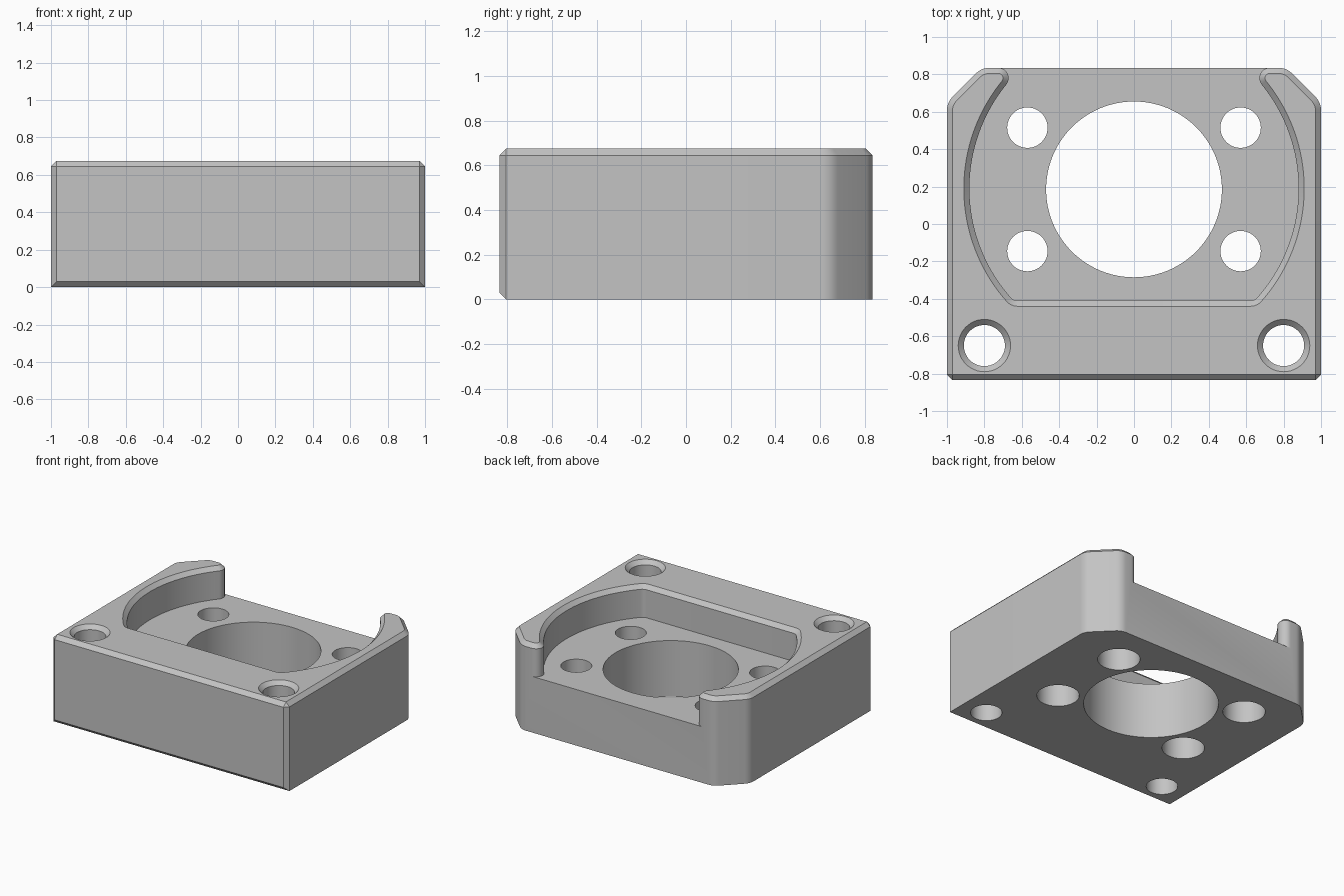
import bpy, bmesh, math
from mathutils import Vector

cube = bpy.data.objects.get("Cube")
if cube:
    bpy.data.objects.remove(cube, do_unlink=True)

W, D, H = 1.0, 0.835, 0.675        # half width, half depth, height
FLOOR, CH = 0.43, 0.03             # pocket floor height, chamfer size
CY, R, TIP = 0.19, 0.88, 0.055     # pocket centre, pocket radius, arm tip radius
WALL, FIL = -0.41, 0.05            # pocket front wall and its corner fillet

grey = bpy.data.materials.new("light grey")
grey.use_nodes = True
colour = (0.55, 0.55, 0.55, 1)
grey.diffuse_color = colour
grey.node_tree.nodes["Principled BSDF"].inputs["Base Color"].default_value = colour


def arc(cx, cy, r, a0, a1, n):
    return [(cx + r * math.cos(a0 + (a1 - a0) * i / n),
             cy + r * math.sin(a0 + (a1 - a0) * i / n)) for i in range(n + 1)]


# Right half of the plan: outer edge from front to back
q = math.pi / 4
r_out = 0.1
t = r_out * math.tan(q / 2)
outer = [(W, -D)]
outer += arc(W - r_out, 0.65 - t, r_out, 0, q, 6)
outer += arc(0.815 - t, D - r_out, r_out, q, 2 * q, 6)

# Inner edge: rounded arm tip, pocket arc, front corner fillet
tip_y = D - TIP
tip_a = math.asin((tip_y - CY) / (R + TIP))
tip_x = (R + TIP) * math.cos(tip_a)
fil_y = WALL + FIL
fil_a = math.asin((fil_y - CY) / (R - FIL))
fil_x = (R - FIL) * math.cos(fil_a)
inner = arc(tip_x, tip_y, TIP, math.pi / 2, math.pi + tip_a, 12)
inner += arc(0, CY, R, tip_a, fil_a, 36)[1:-1]
inner += arc(fil_x, fil_y, FIL, fil_a, -math.pi / 2, 6)


def mirror(points):
    return [(-x, y) for x, y in reversed(points)]


# Body: the U shaped wall and the pocket floor share one plan
bm = bmesh.new()
ov = [bm.verts.new((x, y, FLOOR)) for x, y in outer]
iv = [bm.verts.new((x, y, FLOOR)) for x, y in inner]
mi = [bm.verts.new((x, y, FLOOR)) for x, y in mirror(inner)]
mo = [bm.verts.new((x, y, FLOOR)) for x, y in mirror(outer)]
wall = bm.faces.new(ov + iv + mi + mo)
pocket = bm.faces.new(list(reversed(iv + mi)))


def extrude(faces, dz):
    new = bmesh.ops.extrude_face_region(bm, geom=faces, use_keep_orig=True)["geom"]
    bmesh.ops.translate(bm, verts=[g for g in new if isinstance(g, bmesh.types.BMVert)],
                        vec=(0, 0, dz))


extrude([wall, pocket], -FLOOR)
extrude([wall], H - FLOOR)
bm.faces.remove(wall)
bmesh.ops.recalc_face_normals(bm, faces=bm.faces)
bmesh.ops.dissolve_limit(bm, angle_limit=0.01, verts=bm.verts, edges=bm.edges)


# Chamfer the whole top rim and the four front edges
def chamfered(e):
    return (all(v.co.z > H - 1e-4 for v in e.verts)
            or all(v.co.y < -D + 1e-4 for v in e.verts))


bmesh.ops.bevel(bm, geom=[e for e in bm.edges if chamfered(e)], offset=CH,
                offset_type='OFFSET', segments=1, profile=0.5, affect='EDGES')
mesh = bpy.data.meshes.new("mount_body")
bm.to_mesh(mesh)
bm.free()
mesh.materials.append(grey)
body = bpy.data.objects.new("mount_body", mesh)
bpy.context.collection.objects.link(body)


# Holes: each cutter is a stack of (radius, height) rings
def drill(name, x, y, rings, n=48):
    b = bmesh.new()
    loops = [[b.verts.new((px, py, z)) for px, py in arc(x, y, r, 0, math.tau, n)[:-1]]
             for r, z in rings]
    b.faces.new(list(reversed(loops[0])))
    b.faces.new(loops[-1])
    for lo, hi in zip(loops, loops[1:]):
        for i in range(n):
            j = (i + 1) % n
            b.faces.new((lo[i], lo[j], hi[j], hi[i]))
    m = bpy.data.meshes.new(name)
    b.to_mesh(m)
    b.free()
    m.materials.append(grey)
    cutter = bpy.data.objects.new(name, m)
    bpy.context.collection.objects.link(cutter)
    mod = body.modifiers.new(name, 'BOOLEAN')
    mod.operation = 'DIFFERENCE'
    mod.solver = 'EXACT'
    mod.object = cutter
    bpy.context.view_layer.objects.active = body
    bpy.ops.object.modifier_apply(modifier=name)
    bpy.data.objects.remove(cutter, do_unlink=True)


drill("centre_bore", 0, 0.185, [(0.47, -0.1), (0.47, 1)], 96)
for s in (-1, 1):
    # Screw holes with a wider bore from below
    for y in (0.515, -0.145):
        drill("screw_hole", s * 0.57, y,
              [(0.148, -0.1), (0.148, 0.25), (0.108, 0.25), (0.108, 0.6)])
    # Front holes with a countersunk rim
    drill("corner_hole", s * 0.8, -0.65,
          [(0.11, -0.1), (0.11, H - CH), (0.14, H), (0.14, 0.8)])

bpy.ops.object.select_all(action='DESELECT')
body.select_set(True)
bpy.context.view_layer.objects.active = body
bpy.ops.object.shade_smooth_by_angle(angle=math.radians(25))
